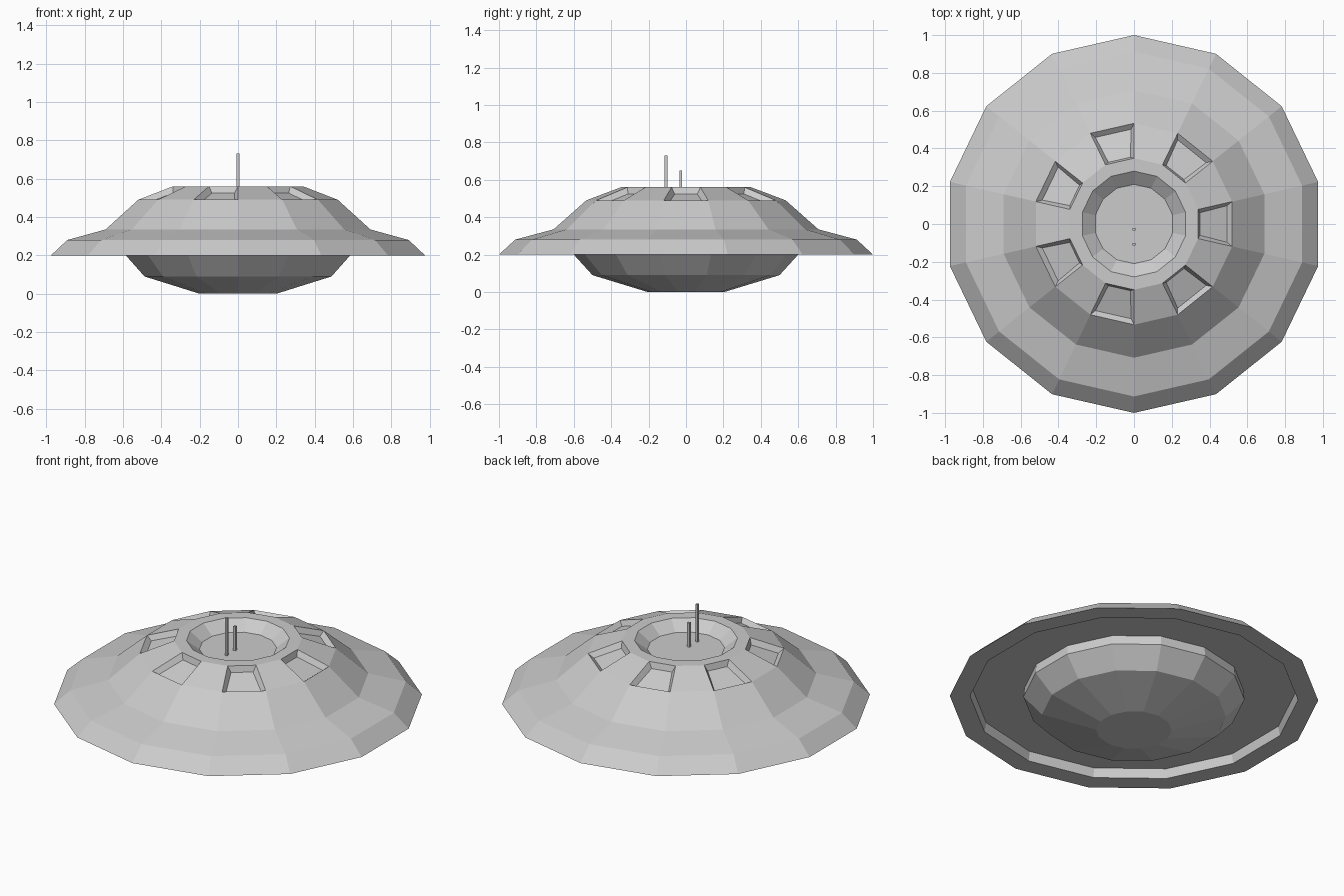
import bpy, bmesh, math

if "Cube" in bpy.data.objects:
    bpy.data.objects.remove(bpy.data.objects["Cube"])

SIDES = 14


def finish(bm, name):
    mesh = bpy.data.meshes.new(name)
    bm.to_mesh(mesh)
    bm.free()
    obj = bpy.data.objects.new(name, mesh)
    bpy.context.collection.objects.link(obj)
    return obj


def lathe(profile, cap_first=False, cap_last=False, closed=False):
    """Flat-sided revolve of (radius, z) points; returns bmesh and face bands."""
    bm = bmesh.new()
    rings = []
    for r, z in profile:
        ring = []
        for k in range(SIDES):
            a = math.pi / 2 + 2 * math.pi * k / SIDES
            ring.append(bm.verts.new((r * math.cos(a), r * math.sin(a), z)))
        rings.append(ring)
    pairs = list(zip(rings, rings[1:]))
    bands = []
    for lo, hi in pairs:
        band = []
        for k in range(SIDES):
            n = (k + 1) % SIDES
            band.append(bm.faces.new((lo[k], lo[n], hi[n], hi[k])))
        bands.append(band)
    if cap_first:
        bm.faces.new(rings[0][::-1])
    if cap_last:
        bm.faces.new(rings[-1])
    return bm, bands


# Saucer hull: underside recess, rim, stepped top and sunken dish
hull_profile = [(0.58, 0.255), (0.88, 0.255), (0.89, 0.2), (1.0, 0.2),
                (0.913, 0.28), (0.708, 0.335), (0.533, 0.49),
                (0.348, 0.56), (0.28, 0.56), (0.21, 0.505)]
bm, bands = lathe(hull_profile, cap_last=True)
bm.normal_update()

# Recessed windows in every other facet of the upper band
windows = bands[6][0::2]
bmesh.ops.inset_individual(bm, faces=windows, thickness=0.028, depth=-0.03)
finish(bm, "saucer_hull")

# Lower bowl hanging under the hull
bm, _ = lathe([(0.205, 0.0), (0.5, 0.09), (0.6, 0.2), (0.595, 0.255)],
              cap_first=True)
finish(bm, "lower_bowl")

# Two thin square antennas standing in the dish
for name, y, top in (("tall_antenna", -0.107, 0.73),
                     ("short_antenna", -0.028, 0.65)):
    bm = bmesh.new()
    bmesh.ops.create_cube(bm, size=1)
    base = 0.5
    bmesh.ops.scale(bm, vec=(0.014, 0.014, top - base), verts=bm.verts)
    bmesh.ops.translate(bm, vec=(0, y, (top + base) / 2), verts=bm.verts)
    finish(bm, name)
